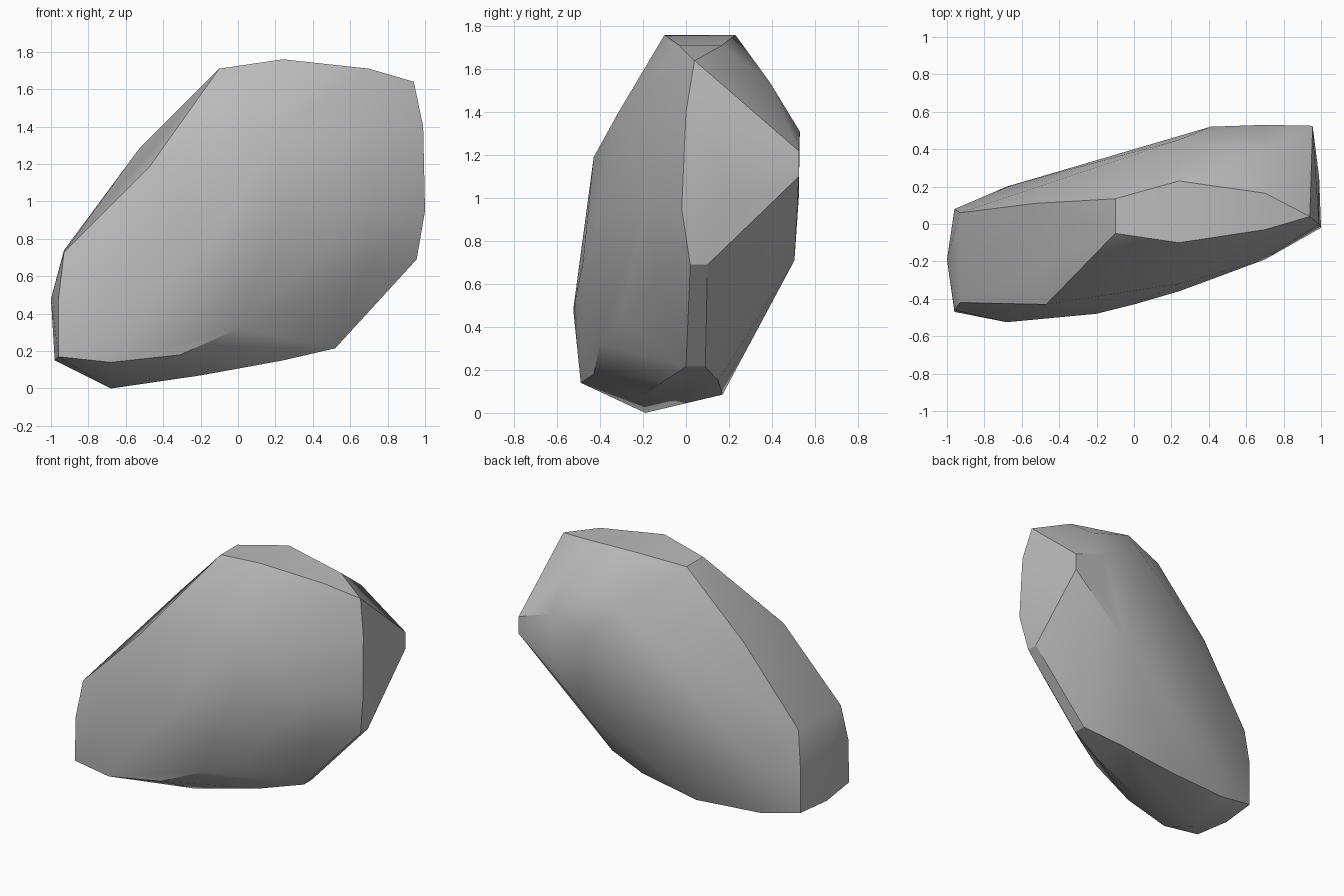
import bpy
import bmesh
import math

# Remove the default object
default_object = bpy.data.objects.get("Cube")
if default_object:
    bpy.data.objects.remove(default_object, do_unlink=True)


def make_material(name, value):
    """Plain flat grey material."""
    material = bpy.data.materials.new(name)
    material.use_nodes = True
    colour = (value, value, value, 1)
    material.diffuse_color = colour
    shader = material.node_tree.nodes["Principled BSDF"]
    shader.inputs["Base Color"].default_value = colour
    shader.inputs["Roughness"].default_value = 0.9
    return material


def add_section(bm, x, corners):
    """Place the corners (y, z) of one upright slice through the stone."""
    for y, z in corners:
        bm.verts.new((x, y, z))


def build_stone(name, sections, material):
    """Wrap a tight faceted skin around all slices and smooth soft edges."""
    bm = bmesh.new()
    for x, corners in sections:
        add_section(bm, x, corners)
    bmesh.ops.convex_hull(bm, input=bm.verts[:])

    # Drop corners swallowed by the skin
    loose = [vert for vert in bm.verts if not vert.link_faces]
    bmesh.ops.delete(bm, geom=loose, context="VERTS")

    # Merge almost flat neighbours into broad chipped planes
    bmesh.ops.dissolve_limit(bm, angle_limit=math.radians(2),
                             verts=bm.verts[:], edges=bm.edges[:])
    bmesh.ops.recalc_face_normals(bm, faces=bm.faces[:])

    mesh = bpy.data.meshes.new(name)
    bm.to_mesh(mesh)
    bm.free()
    mesh.materials.append(material)
    stone = bpy.data.objects.new(name, mesh)
    bpy.context.collection.objects.link(stone)

    bpy.ops.object.select_all(action="DESELECT")
    stone.select_set(True)
    bpy.context.view_layer.objects.active = stone
    bpy.ops.object.shade_smooth_by_angle(angle=math.radians(30))
    return stone


# Blunt low end of the stone
low_end = [
    (-1, [(-.19, .48)]),
    (-.98, [(-.19, .15)]),
    (-.96, [(-.47, .17), (-.46, .48), (.08, .48), (.08, .16)]),
    (-.93, [(-.42, .73), (.06, .74)]),
    (-.68, [(-.19, 0), (-.49, .14), (-.525, .48), (.2, .48), (.12, .1)]),
]

# Sloping shoulder and wide middle, fuller on the front
middle = [
    (-.53, [(.11, 1.28)]),
    (-.47, [(-.43, 1.19)]),
    (-.31, [(-.43, .18)]),
    (-.2, [(-.48, .7), (-.2, .07), (.17, .085)]),
    (-.1, [(-.05, 1.71), (.135, 1.71)]),
    (0, [(-.4, .32), (-.43, .85)]),
    (.24, [(-.1, 1.76), (.23, 1.76), (-.32, 1.39), (-.36, .95),
           (-.31, .42), (-.1, .15), (.15, .15), (.45, 1.43)]),
]

# Tall end with the chipped side plane
tall_end = [
    (.41, [(.52, 1.25)]),
    (.5, [(.505, .71)]),
    (.52, [(0, .215), (.09, .215)]),
    (.7, [(-.03, 1.71), (.165, 1.71), (-.13, 1.38), (-.19, .95),
          (-.12, .63), (.39, 1.54), (.53, 1.31), (.525, 1)]),
    (.94, [(.04, 1.64)]),
    (.955, [(.02, .69), (.1, .69), (.525, 1.22), (.525, 1.1)]),
    (.99, [(0, 1.4), (.25, .97)]),
    (1, [(-.02, .95)]),
]

stone_grey = make_material("stone_grey", 0.5)
build_stone("boulder", low_end + middle + tall_end, stone_grey)
